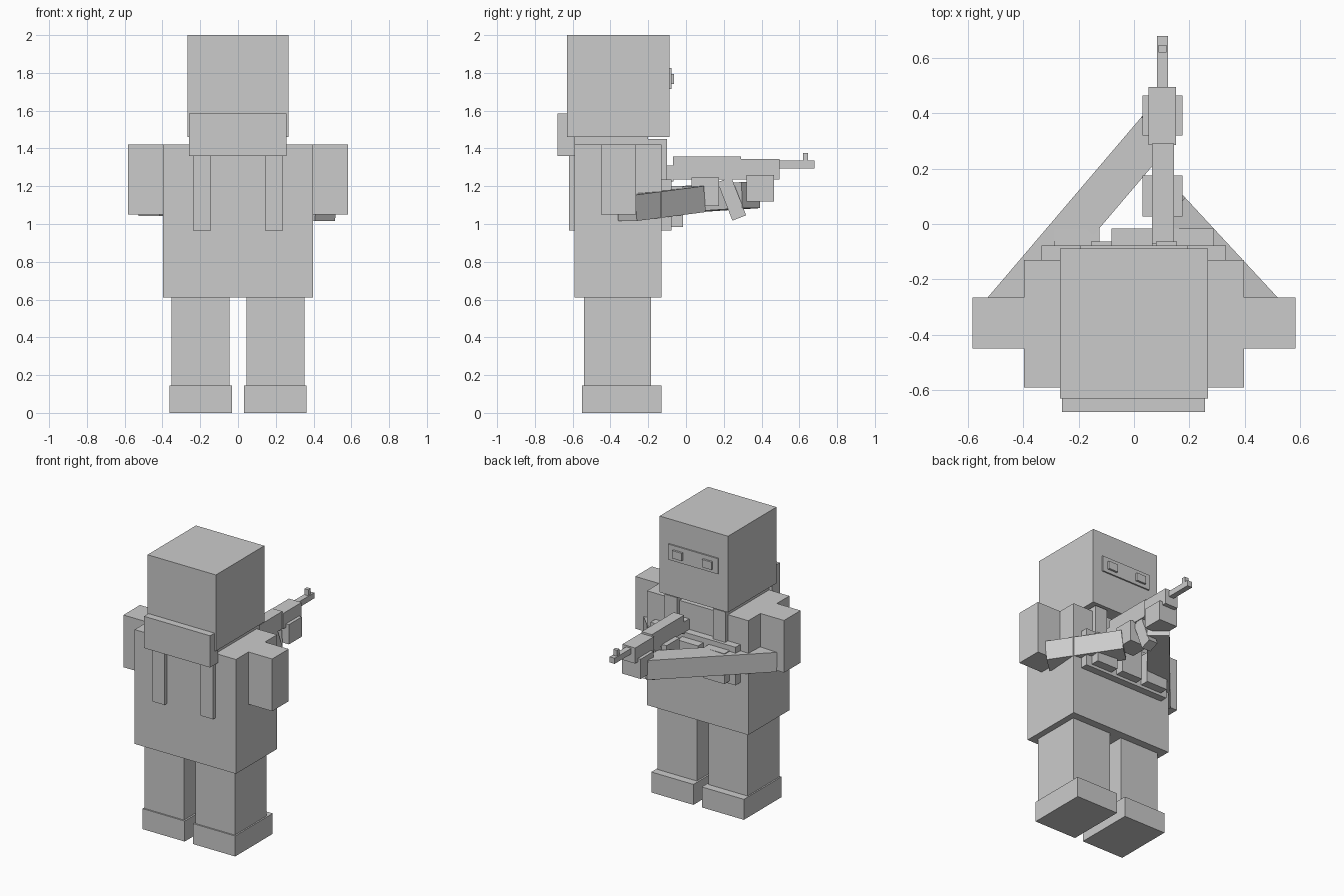
import bpy, math
from mathutils import Vector, Matrix

if "Cube" in bpy.data.objects:
    bpy.data.objects.remove(bpy.data.objects["Cube"])

grey = bpy.data.materials.new("plain_grey")
grey.diffuse_color = (0.6, 0.6, 0.6, 1)
grey.use_nodes = True
grey.node_tree.nodes["Principled BSDF"].inputs["Base Color"].default_value = grey.diffuse_color


def finish(ob, name):
    ob.name = name
    ob.data.name = name
    ob.data.materials.append(grey)
    return ob


def box(name, x, y, z):
    """Axis-aligned block from three (low, high) ranges."""
    bpy.ops.mesh.primitive_cube_add(size=1)
    ob = bpy.context.object
    lo, hi = Vector((x[0], y[0], z[0])), Vector((x[1], y[1], z[1]))
    ob.data.transform(Matrix.Translation((lo + hi) / 2)
                      @ Matrix.Diagonal((*(hi - lo), 1)))
    return finish(ob, name)


def pair(name, x, y, z):
    """Matching blocks on both sides of the body."""
    box(name + "_right", x, y, z)
    box(name + "_left", (-x[1], -x[0]), y, z)


def beam(name, start, end, width, height):
    """Block running between two points, with its sides kept upright."""
    a, b = Vector(start), Vector(end)
    d = (b - a).normalized()
    side = d.cross(Vector((0, 0, 1))).normalized()
    up = side.cross(d)
    rot = Matrix((side, d, up)).transposed().to_4x4()
    bpy.ops.mesh.primitive_cube_add(size=1)
    ob = bpy.context.object
    ob.data.transform(Matrix.Translation((a + b) / 2) @ rot
                      @ Matrix.Diagonal((width, (b - a).length, height, 1)))
    return finish(ob, name)


# Legs and boots
pair("leg", (0.045, 0.353), (-0.54, -0.185), (0.145, 0.61))
pair("boot", (0.033, 0.363), (-0.55, -0.13), (0, 0.145))

# Body and head
box("torso", (-0.397, 0.397), (-0.59, -0.13), (0.61, 1.42))
box("neck", (-0.14, 0.14), (-0.55, -0.2), (1.42, 1.46))
box("head", (-0.268, 0.268), (-0.63, -0.088), (1.46, 2.0))
box("back_collar", (-0.26, 0.257), (-0.68, -0.59), (1.36, 1.585))

# Face plate and eyes
box("face_plate", (-0.195, 0.195), (-0.09, -0.078), (1.715, 1.825))
pair("eye", (0.08, 0.155), (-0.08, -0.064), (1.74, 1.795))

# Harness straps
pair("back_strap", (0.142, 0.238), (-0.62, -0.59), (0.965, 1.42))
pair("shoulder_strap", (0.142, 0.238), (-0.62, -0.2), (1.42, 1.46))
pair("chest_strap", (0.142, 0.238), (-0.2, -0.1), (1.2, 1.45))

# Chest rig with three pouches
box("chest_rig", (-0.335, 0.333), (-0.13, -0.077), (0.965, 1.235))
for i, cx in enumerate((-0.207, 0, 0.207)):
    box(f"pouch_{i + 1}", (cx - 0.082, cx + 0.082), (-0.077, -0.017), (0.985, 1.2))

# Arms
pair("upper_arm", (0.397, 0.583), (-0.45, -0.265), (1.05, 1.42))
beam("forearm_right", (0.465, -0.314, 1.085), (0.128, 0.05, 1.132), 0.145, 0.138)
beam("forearm_left", (-0.473, -0.312, 1.11), (0.085, 0.343, 1.153), 0.145, 0.138)
box("hand_right", (0.03, 0.175), (0.028, 0.175), (1.095, 1.245))
box("hand_left", (0.03, 0.175), (0.32, 0.465), (1.12, 1.26))

# Rifle
box("rifle_stock", (0.065, 0.145), (-0.13, -0.065), (1.225, 1.31))
box("rifle_receiver", (0.065, 0.145), (-0.07, 0.29), (1.235, 1.358))
box("rifle_handguard", (0.052, 0.152), (0.285, 0.495), (1.235, 1.345))
box("rifle_barrel", (0.083, 0.122), (0.495, 0.68), (1.295, 1.335))
box("rifle_sight", (0.088, 0.117), (0.62, 0.647), (1.335, 1.377))
beam("rifle_magazine", (0.105, 0.203, 1.235), (0.105, 0.282, 1.032), 0.07, 0.078)
